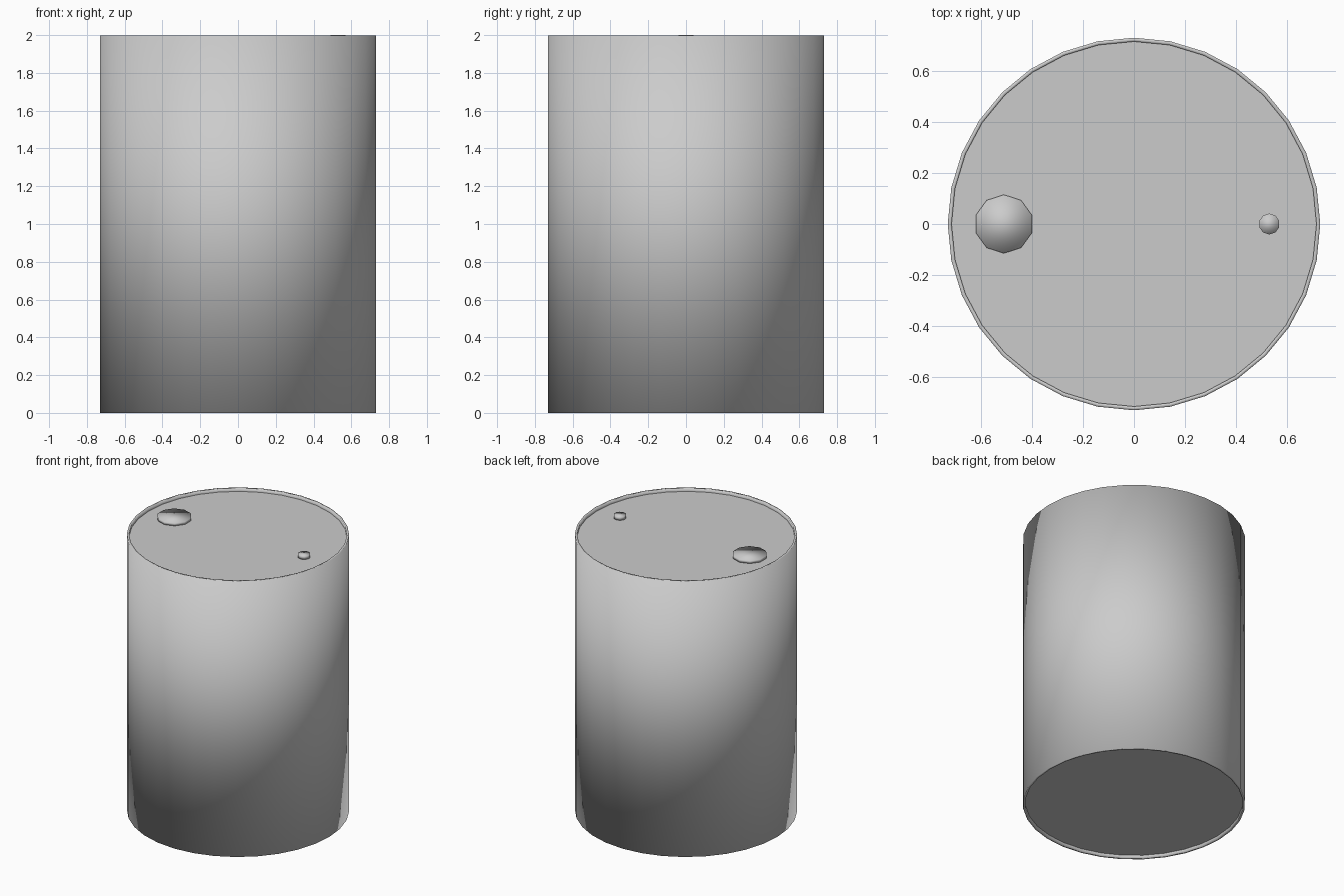
import bpy, bmesh, math

if "Cube" in bpy.data.objects:
    bpy.data.objects.remove(bpy.data.objects["Cube"])

SIDES = 32
R_OUT, R_IN = 0.73, 0.715
RIM_Z, RECESS = 1.997, 0.022


def finish(name, bm, smooth):
    bmesh.ops.recalc_face_normals(bm, faces=bm.faces[:])
    for f in bm.faces:
        f.smooth = smooth
    mesh = bpy.data.meshes.new(name)
    bm.to_mesh(mesh)
    bm.free()
    obj = bpy.data.objects.new(name, mesh)
    bpy.context.collection.objects.link(obj)
    return obj


# Drum: lathed profile of the wall, the narrow rims and both recess walls,
# closed by a flat lid and base with sharp borders
profile = [(R_IN, RECESS), (R_IN, 0), (R_OUT, 0),
           (R_OUT, RIM_Z), (R_IN, RIM_Z), (R_IN, RIM_Z - RECESS)]
bm = bmesh.new()
rings = []
for r, z in profile:
    rings.append([bm.verts.new((r * math.cos(2 * math.pi * i / SIDES),
                                r * math.sin(2 * math.pi * i / SIDES), z))
                  for i in range(SIDES)])
for a, b in zip(rings, rings[1:]):
    for i in range(SIDES):
        j = (i + 1) % SIDES
        bm.faces.new((a[i], a[j], b[j], b[i]))
for cap in (bm.faces.new(rings[0]), bm.faces.new(rings[-1])):
    for e in cap.edges:
        e.smooth = False
finish("drum", bm, True)


# Bungs: low-poly plugs standing on the recessed lid
def bung(name, x, radius, top, sides=10):
    base = RIM_Z - RECESS
    bm = bmesh.new()
    bmesh.ops.create_cone(bm, cap_ends=True, segments=sides,
                          radius1=radius, radius2=radius, depth=top - base)
    obj = finish(name, bm, True)
    obj.location = (x, 0, (top + base) / 2)
    return obj


bung("large_bung", -0.51, 0.115, 1.995)
bung("small_bung", 0.53, 0.041, 2.0)
